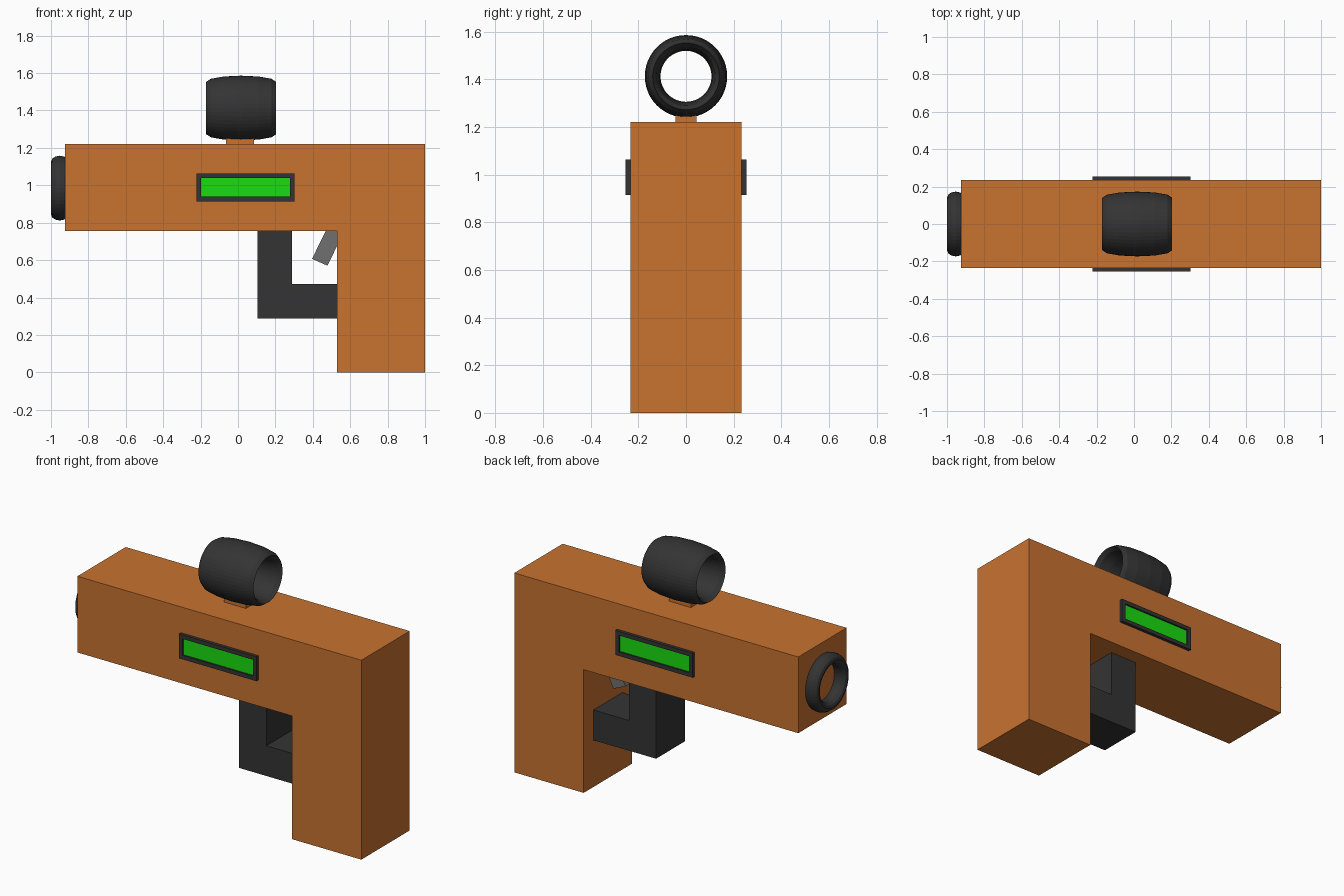
import bpy, bmesh, math
from mathutils import Vector

if "Cube" in bpy.data.objects:
    bpy.data.objects.remove(bpy.data.objects["Cube"])


def material(name, rgb):
    m = bpy.data.materials.new(name)
    m.diffuse_color = (*rgb, 1)
    m.use_nodes = True
    m.node_tree.nodes["Principled BSDF"].inputs["Base Color"].default_value = m.diffuse_color
    return m


ORANGE = material("orange", (0.58, 0.17, 0.03))
DARK = material("dark", (0.034, 0.034, 0.034))
GREY = material("grey", (0.16, 0.16, 0.16))
GREEN = material("green", (0.01, 0.72, 0.005))


def finish(bm, name, *mats):
    bmesh.ops.recalc_face_normals(bm, faces=bm.faces)
    me = bpy.data.meshes.new(name)
    bm.to_mesh(me)
    bm.free()
    for m in mats:
        me.materials.append(m)
    ob = bpy.data.objects.new(name, me)
    bpy.context.collection.objects.link(ob)
    return ob


def slab(name, profile, half_y, mat):
    """Extrude an (x, z) profile symmetrically along y."""
    bm = bmesh.new()
    face = bm.faces.new([bm.verts.new((x, -half_y, z)) for x, z in profile])
    ext = bmesh.ops.extrude_face_region(bm, geom=[face])["geom"]
    verts = [v for v in ext if isinstance(v, bmesh.types.BMVert)]
    bmesh.ops.translate(bm, verts=verts, vec=(0, 2 * half_y, 0))
    return finish(bm, name, mat)


def rect(x0, x1, z0, z1):
    return [(x0, z0), (x1, z0), (x1, z1), (x0, z1)]


def ring(name, x, z, half_length):
    """Torus around the x axis, stretched to the given half length."""
    minor = 0.033
    bpy.ops.mesh.primitive_torus_add(major_radius=0.14, minor_radius=minor,
                                     major_segments=48, minor_segments=12,
                                     location=(x, 0, z), rotation=(0, math.pi / 2, 0))
    ob = bpy.context.object
    ob.name = name
    ob.scale.z = half_length / minor
    ob.data.materials.append(DARK)


def side_panel(name, side):
    """Dark frame with a recessed green display on one flank."""
    bm = bmesh.new()
    bmesh.ops.create_cube(bm, size=1)
    for v in bm.verts:
        v.co = Vector((0.04 + v.co.x * 0.525, side * (0.238 + v.co.y * 0.03), 0.989 + v.co.z * 0.15))
    bmesh.ops.recalc_face_normals(bm, faces=bm.faces)
    face = max(bm.faces, key=lambda f: f.calc_center_median().y * side)
    bmesh.ops.inset_individual(bm, faces=[face], thickness=0.035)
    ext = bmesh.ops.extrude_discrete_faces(bm, faces=[face])["faces"][0]
    bmesh.ops.translate(bm, verts=ext.verts, vec=(0, -side * 0.01, 0))
    ext.material_index = 1
    finish(bm, name, DARK, GREEN)


# Barrel and grip in one L-shaped body
slab("body", [(-0.925, 0.755), (0.53, 0.755), (0.53, 0), (1, 0), (1, 1.222), (-0.925, 1.222)],
     0.234, ORANGE)

# Trigger guard and slanted trigger
slab("trigger_guard", [(0.105, 0.755), (0.105, 0.287), (0.53, 0.287), (0.53, 0.472),
                       (0.29, 0.472), (0.29, 0.755)], 0.14, DARK)
slab("trigger", [(0.396, 0.607), (0.478, 0.57), (0.575, 0.768), (0.493, 0.805)], 0.02, GREY)

# Muzzle ring, sight and its mount
ring("muzzle_ring", -0.953, 0.985, 0.047)
slab("sight_mount", rect(-0.065, 0.085, 1.21, 1.265), 0.045, ORANGE)
ring("sight_tube", 0.017, 1.413, 0.187)

# Displays on both flanks
for label, side in (("front", -1), ("back", 1)):
    side_panel("display_" + label, side)
